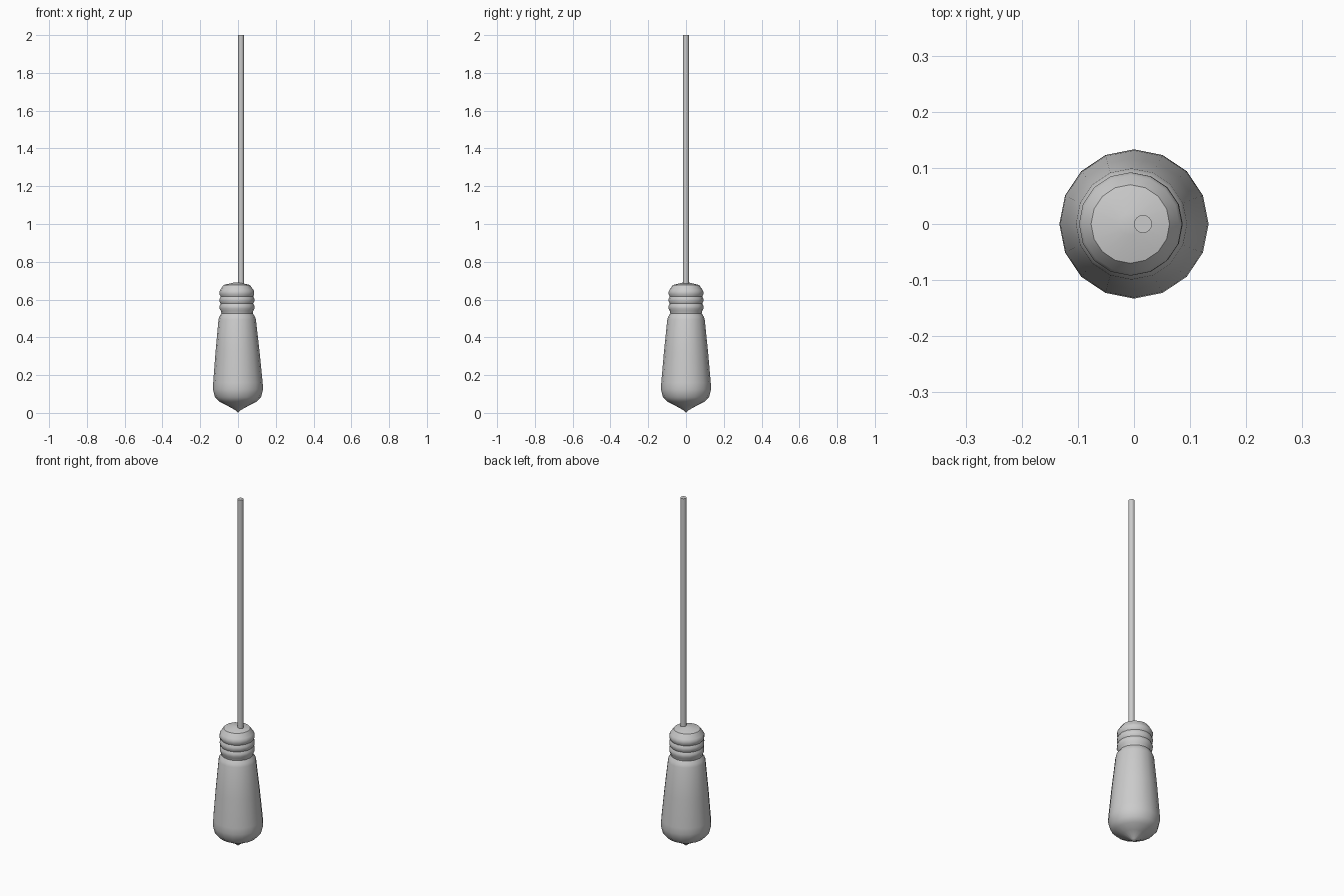
import bpy, bmesh, math

if "Cube" in bpy.data.objects:
    bpy.data.objects.remove(bpy.data.objects["Cube"])

SIDES = 16


def lathe(name, profile, lean=-0.012, angle=40):
    """Revolve (radius, z) points around z, leaning slightly in x with height."""
    bm = bmesh.new()
    rings = []
    for r, z in profile:
        cx = lean * max(z - 0.13, 0)
        if r == 0:
            rings.append([bm.verts.new((cx, 0, z))])
            continue
        rings.append([bm.verts.new((cx + r * math.cos(2 * math.pi * i / SIDES),
                                    r * math.sin(2 * math.pi * i / SIDES), z))
                      for i in range(SIDES)])
    for a, b in zip(rings, rings[1:]):
        for i in range(SIDES):
            j = (i + 1) % SIDES
            corners = [a[i % len(a)], a[j % len(a)], b[j % len(b)], b[i % len(b)]]
            bm.faces.new(list(dict.fromkeys(corners)))
    bmesh.ops.recalc_face_normals(bm, faces=bm.faces[:])
    mesh = bpy.data.meshes.new(name)
    bm.to_mesh(mesh)
    bm.free()
    obj = bpy.data.objects.new(name, mesh)
    bpy.context.collection.objects.link(obj)
    smooth(obj, angle)
    return obj


def smooth(obj, angle):
    bpy.ops.object.select_all(action='DESELECT')
    obj.select_set(True)
    bpy.context.view_layer.objects.active = obj
    bpy.ops.object.shade_smooth_by_angle(angle=math.radians(angle))


# Tapered glass bulb with a pinched tip
lathe("bulb", [(0, 0), (0.015, 0.015), (0.06, 0.040), (0.10, 0.060),
               (0.122, 0.083), (0.133, 0.125), (0.131, 0.16), (0.117, 0.32),
               (0.099, 0.495), (0.094, 0.51), (0.083, 0.527), (0, 0.527)])

# Threaded socket: three bulging ridges, shoulder and shallow domed cap
ridges = []
for k in range(3):
    z = 0.54 + k * 0.038
    ridges += [(0.086, z), (0.092, z + 0.012), (0.092, z + 0.026)]
lathe("socket", [(0, 0.522), (0.082, 0.522)] + ridges +
      [(0.087, 0.652), (0.070, 0.677), (0.02, 0.689), (0, 0.69)])

# Hanging cord
bpy.ops.mesh.primitive_cylinder_add(vertices=16, radius=0.016, depth=1.32,
                                    location=(0.016, 0, 1.34))
cord = bpy.context.object
cord.name = "cord"
smooth(cord, 40)
